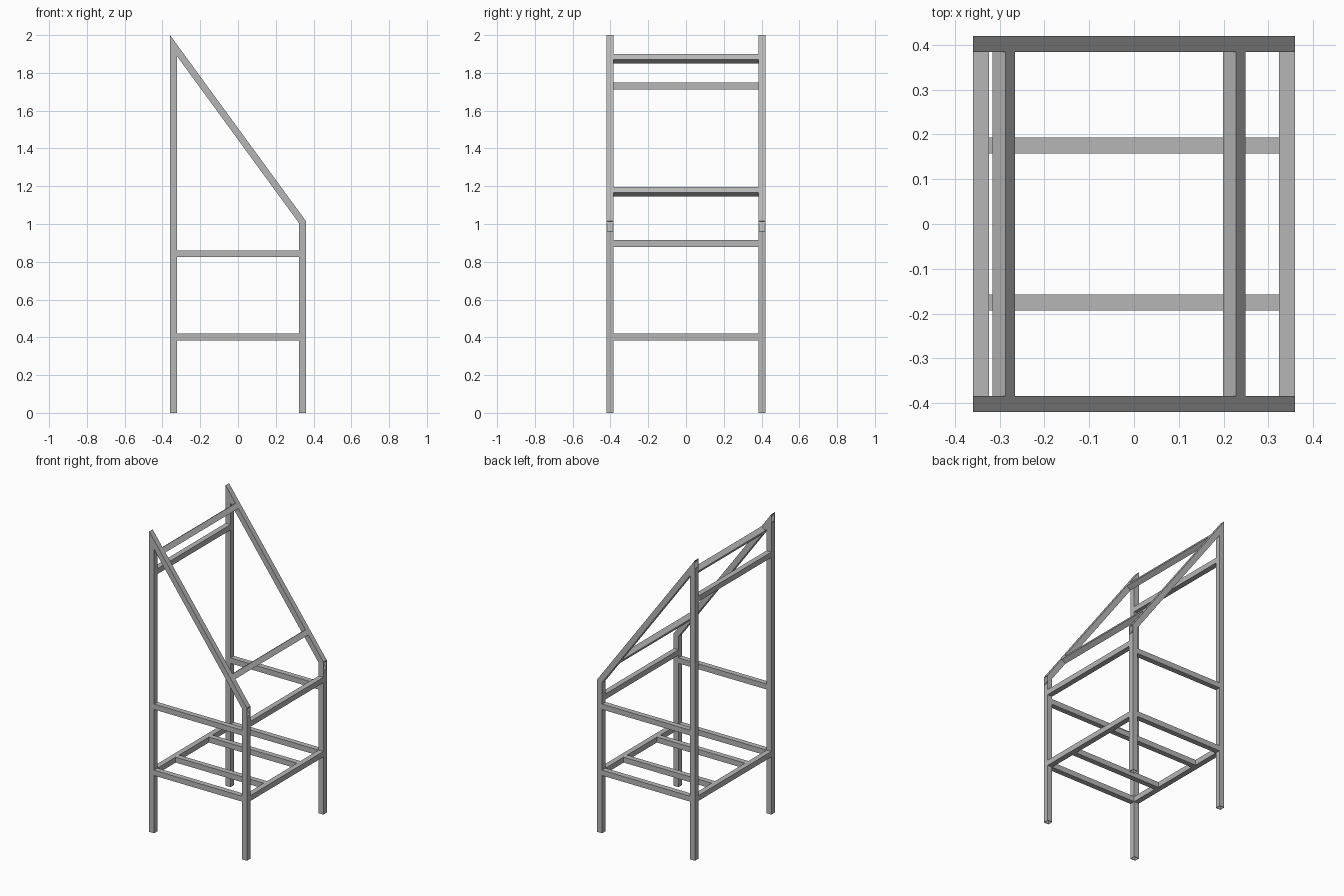
import bpy, bmesh
from math import sqrt
from mathutils import Vector

if "Cube" in bpy.data.objects:
    bpy.data.objects.remove(bpy.data.objects["Cube"], do_unlink=True)

T = 0.036          # tube size
WALL = 0.003       # tube wall
X, Y = 0.36, 0.42  # half width and half depth of the frame
LX, LY = X - T / 2, Y - T / 2
SLOPE = 0.985 / (2 * X)
LEAN = sqrt(1 + SLOPE ** 2)
RAFTER_DIR = Vector((1, 0, -SLOPE)).normalized()
RAFTER_UP = Vector((SLOPE, 0, 1)).normalized()

steel = bpy.data.materials.new("steel_grey")
steel.use_nodes = True
GREY = (0.47, 0.47, 0.47, 1)
steel.diffuse_color = GREY
steel.node_tree.nodes["Principled BSDF"].inputs["Base Color"].default_value = GREY


def roof_z(x):
    """Height of the upper rafter surface."""
    return 2 - SLOPE * (x + X)


def tube(name, start, end, up, cut_a=None, cut_b=None):
    """Hollow square tube whose ends are cut along the given plane normals."""
    a, b, up = Vector(start), Vector(end), Vector(up)
    axis = (b - a).normalized()
    side = axis.cross(up)
    bm = bmesh.new()
    rings = []
    for half in (T / 2, T / 2 - WALL):
        for point, cut in ((a, cut_a), (b, cut_b)):
            n = Vector(cut) if cut else axis
            ring = []
            for i, j in ((-1, -1), (1, -1), (1, 1), (-1, 1)):
                off = side * i * half + up * j * half
                ring.append(bm.verts.new(point + off - axis * (off.dot(n) / axis.dot(n))))
            rings.append(ring)
    out_a, out_b, in_a, in_b = rings
    for r, s in ((out_a, out_b), (out_b, in_b), (in_b, in_a), (in_a, out_a)):
        for k in range(4):
            m = (k + 1) % 4
            bm.faces.new((r[k], r[m], s[m], s[k]))
    bmesh.ops.recalc_face_normals(bm, faces=bm.faces)
    mesh = bpy.data.meshes.new(name)
    bm.to_mesh(mesh)
    bm.free()
    mesh.materials.append(steel)
    bpy.context.collection.objects.link(bpy.data.objects.new(name, mesh))


# Legs, rafters and side rails on both sides
for label, s in (("front", -1), ("back", 1)):
    y = s * LY
    for kind, x in (("tall", -LX), ("short", LX)):
        tube(f"{label}_{kind}_leg", (x, y, 0), (x, y, roof_z(x) - T * LEAN),
             (0, 1, 0), cut_b=RAFTER_UP)
    drop = T * LEAN / 2
    tube(f"{label}_rafter", (-X, y, roof_z(-X) - drop), (X, y, roof_z(X) - drop),
         RAFTER_UP, (1, 0, 0), (1, 0, 0))
    for level, z in (("lower", 0.402), ("upper", 0.842)):
        tube(f"{label}_{level}_rail", (T - X, y, z), (X - T, y, z), (0, 0, 1))
    # Shelf bars between the lower cross rails
    tube(f"{label}_shelf_bar", (T - X, s * 0.175, 0.402), (X - T, s * 0.175, 0.402), (0, 0, 1))

# Cross rails between the legs
for name, x, z in (("tall_side_lower_rail", -LX, 0.402), ("short_side_lower_rail", LX, 0.402),
                   ("short_side_upper_rail", LX, 0.896), ("tall_side_upper_rail", -LX, 1.73)):
    tube(name, (x, T - Y, z), (x, Y - T, z), (0, 0, 1))

# Purlins tilted with the roof, flush with the rafters
for name, x in (("upper_purlin", -0.287), ("lower_purlin", 0.228)):
    c = Vector((x, 0, roof_z(x))) + (RAFTER_DIR - RAFTER_UP) * T / 2
    reach = Vector((0, Y - T, 0))
    tube(name, c - reach, c + reach, RAFTER_UP)
